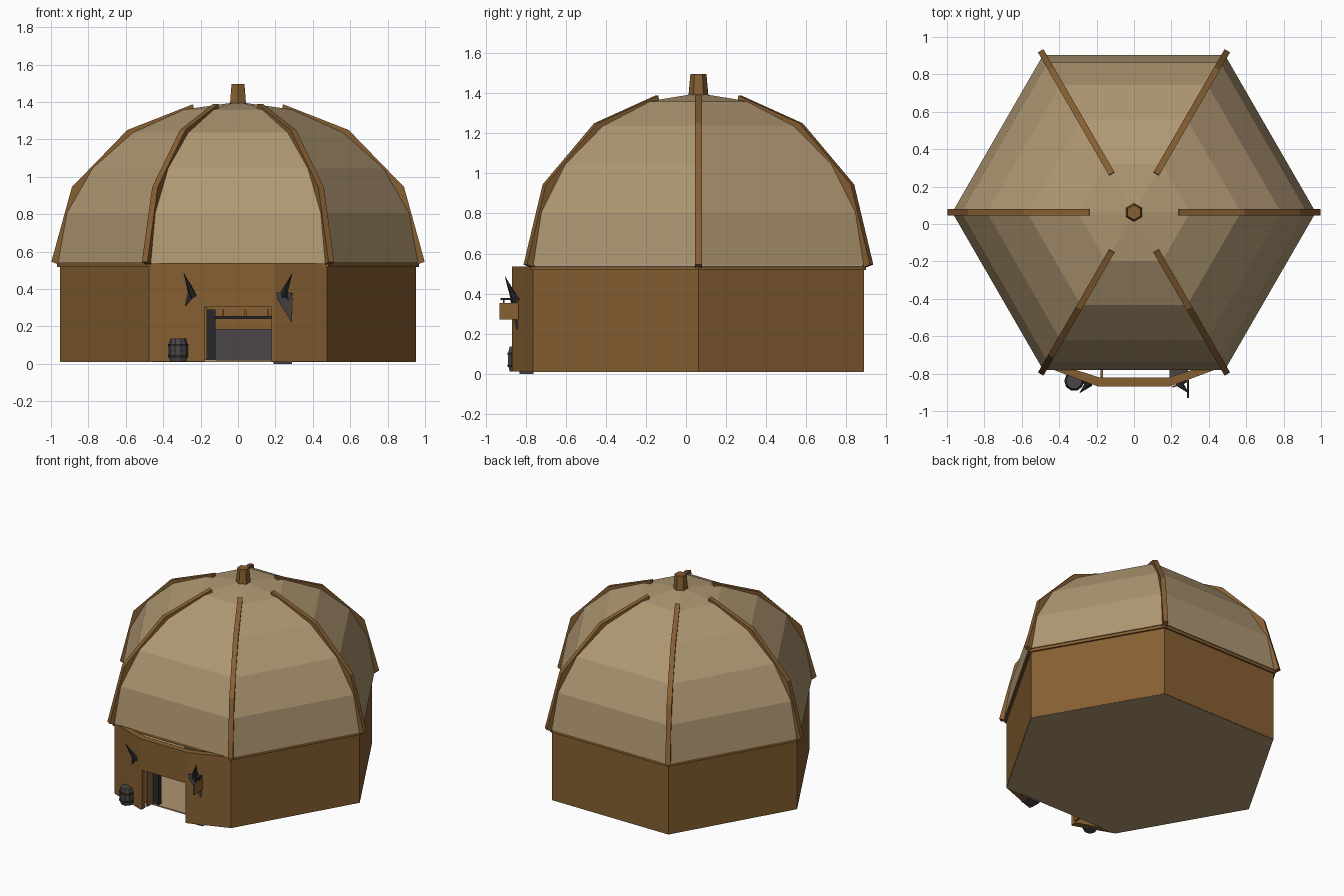
import bpy, math
from mathutils import Vector, Matrix

if "Cube" in bpy.data.objects:
    bpy.data.objects.remove(bpy.data.objects["Cube"])

CY = 0.062  # centre of the hexagonal hut in y


def mat(name, col):
    m = bpy.data.materials.new(name)
    m.diffuse_color = (*col, 1)
    m.use_nodes = True
    m.node_tree.nodes["Principled BSDF"].inputs["Base Color"].default_value = m.diffuse_color
    return m


TAN = mat("tan_canvas", (0.43, 0.31, 0.17))
BROWN = mat("brown_wood", (0.24, 0.115, 0.032))
GREY = mat("dark_grey", (0.07, 0.06, 0.063))
BLACK = mat("black_iron", (0.022, 0.022, 0.024))


def mesh(name, verts, faces, m):
    me = bpy.data.meshes.new(name)
    me.from_pydata([tuple(v) for v in verts], [], faces)
    me.materials.append(m)
    ob = bpy.data.objects.new(name, me)
    bpy.context.collection.objects.link(ob)
    return ob


def lathe(name, profile, n, m, cx=0, cy=CY, turn=0):
    """Stack of n-sided rings, capped at both ends."""
    v, f = [], []
    for r, z in profile:
        for i in range(n):
            a = turn + 2 * math.pi * i / n
            v.append((cx + r * math.cos(a), cy + r * math.sin(a), z))
    for k in range(len(profile) - 1):
        for i in range(n):
            j = (i + 1) % n
            f.append((k * n + i, k * n + j, k * n + n + j, k * n + n + i))
    f.append(tuple(reversed(range(n))))
    f.append(tuple(range(len(v) - n, len(v))))
    return mesh(name, v, f, m)


def prism(name, plan, z0, z1, m):
    """Extrude a counter-clockwise plan outline from z0 to z1."""
    n = len(plan)
    v = [(x, y, z0) for x, y in plan] + [(x, y, z1) for x, y in plan]
    f = [(i, (i + 1) % n, n + (i + 1) % n, n + i) for i in range(n)]
    f += [tuple(reversed(range(n))), tuple(range(n, 2 * n))]
    return mesh(name, v, f, m)


def box(name, x0, x1, y0, y1, z0, z1, m):
    return prism(name, [(x0, y0), (x1, y0), (x1, y1), (x0, y1)], z0, z1, m)


def spike(name, a, b, r0, r1, n, m):
    a, b = Vector(a), Vector(b)
    ob = lathe(name, [(r0, 0), (r1, (b - a).length)], n, m, 0, 0)
    q = (b - a).to_track_quat('Z', 'Y')
    ob.data.transform(Matrix.Translation(a) @ q.to_matrix().to_4x4())
    return ob


def hexpt(r, i):
    a = math.radians(60 * i)
    return (r * math.cos(a), CY + r * math.sin(a))


# floor slab
lathe("floor", [(0.95, 0.01), (0.95, 0.02)], 6, TAN)

# five wall panels, the front side (between corners 4 and 5) stays open
for i in (0, 1, 2, 3, 5):
    prism("wall_panel", [hexpt(0.953, i), hexpt(0.953, i + 1),
                         hexpt(0.91, i + 1), hexpt(0.91, i)], 0.012, 0.53, BROWN)

# rim beam under the roof
for i in range(6):
    prism("rim_beam", [hexpt(0.967, i), hexpt(0.967, i + 1),
                       hexpt(0.90, i + 1), hexpt(0.90, i)], 0.518, 0.538, BROWN)

# faceted dome: quarter ellipse in five bands
dome = [(0.972 * math.cos(math.radians(t)), 0.54 + 0.86 * math.sin(math.radians(t)))
        for t in (0, 18, 36, 54, 72)] + [(0.002, 1.40)]
lathe("dome_roof", dome, 6, TAN)

# bent ribs along the six corners
outer = [(0.998, 0.545), (0.888, 0.945), (0.592, 1.25), (0.24, 1.388)]
inner = [(0.955, 0.53), (0.85, 0.92), (0.56, 1.22), (0.235, 1.35)]
for i in range(6):
    a = math.radians(60 * i)
    d, s = Vector((math.cos(a), math.sin(a), 0)), Vector((-math.sin(a), math.cos(a), 0))
    v, f = [], []
    for (ro, zo), (ri, zi) in zip(outer, inner):
        for r, z, w in ((ro, zo, -1), (ro, zo, 1), (ri, zi, 1), (ri, zi, -1)):
            v.append(d * r + s * (0.017 * w) + Vector((0, CY, z)))
    for k in range(3):
        for j in range(4):
            f.append((4 * k + j, 4 * k + (j + 1) % 4, 4 * k + 4 + (j + 1) % 4, 4 * k + 4 + j))
    f += [(3, 2, 1, 0), (12, 13, 14, 15)]
    mesh("roof_rib", v, f, BROWN)

# roof finial
lathe("finial", [(0.05, 1.385), (0.04, 1.497)], 6, BROWN, turn=math.pi / 6)

# porch wall: angled sides plus lintel around the doorway
for s in (-1, 1):
    plan = [(s * x, y) for x, y in ((0.18, -0.868), (0.195, -0.868), (0.476, -0.763),
                                    (0.42, -0.745), (0.18, -0.822))]
    prism("porch_side", plan if s > 0 else plan[::-1], 0.012, 0.535, BROWN)
box("door_lintel", -0.18, 0.18, -0.868, -0.822, 0.305, 0.535, BROWN)

# open door leaf and black post inside the doorway
box("door_leaf", -0.18, -0.165, -0.82, -0.70, 0.02, 0.30, BROWN)
box("door_post", -0.175, -0.12, -0.76, -0.72, 0.02, 0.29, BLACK)

# interior counter and shelf rail
box("counter", -0.30, 0.35, -0.30, -0.15, 0.02, 0.185, GREY)
box("shelf_rail", -0.35, 0.40, 0.30, 0.34, 0.24, 0.255, BLACK)
for x in (-0.08, 0.04, 0.16):
    box("shelf_peg", x - 0.005, x + 0.005, 0.31, 0.33, 0.255, 0.29, BROWN)

# barrel beside the door
lathe("barrel", [(0.042, 0.012), (0.052, 0.05), (0.052, 0.095), (0.042, 0.135)],
      10, GREY, -0.32, -0.84)
for z in (0.04, 0.10):
    lathe("barrel_hoop", [(0.053, z - 0.006), (0.053, z + 0.006)], 10, BLACK, -0.32, -0.84)

# spikes and their mounts on both sides of the door
for s in (-1, 1):
    spike("wall_spike", (s * 0.24, -0.85, 0.36), (s * 0.29, -0.903, 0.485), 0.022, 0.001, 5, BLACK)
    spike("spike_mount", (s * 0.245, -0.852, 0.385), (s * 0.28, -0.838, 0.31), 0.024, 0.002, 4, GREY)

# hanging sign, its bracket and gusset
box("sign_board", 0.283, 0.293, -0.93, -0.835, 0.27, 0.352, BROWN)
box("sign_bracket", 0.284, 0.292, -0.925, -0.82, 0.368, 0.378, BLACK)
for y in (-0.91, -0.86):
    box("sign_hook", 0.286, 0.29, y - 0.003, y + 0.003, 0.35, 0.37, BLACK)
gus = [(0.205, -0.868, 0.382), (0.288, -0.838, 0.382), (0.288, -0.838, 0.22), (0.21, -0.866, 0.345)]
mesh("bracket_plate", gus + [(x, y - 0.008, z) for x, y, z in gus],
     [(0, 1, 2, 3), (7, 6, 5, 4), (0, 4, 5, 1), (1, 5, 6, 2), (2, 6, 7, 3), (3, 7, 4, 0)], GREY)

# flat stone at the right of the door
box("flat_stone", 0.19, 0.29, -0.83, -0.76, 0.0, 0.014, GREY)
